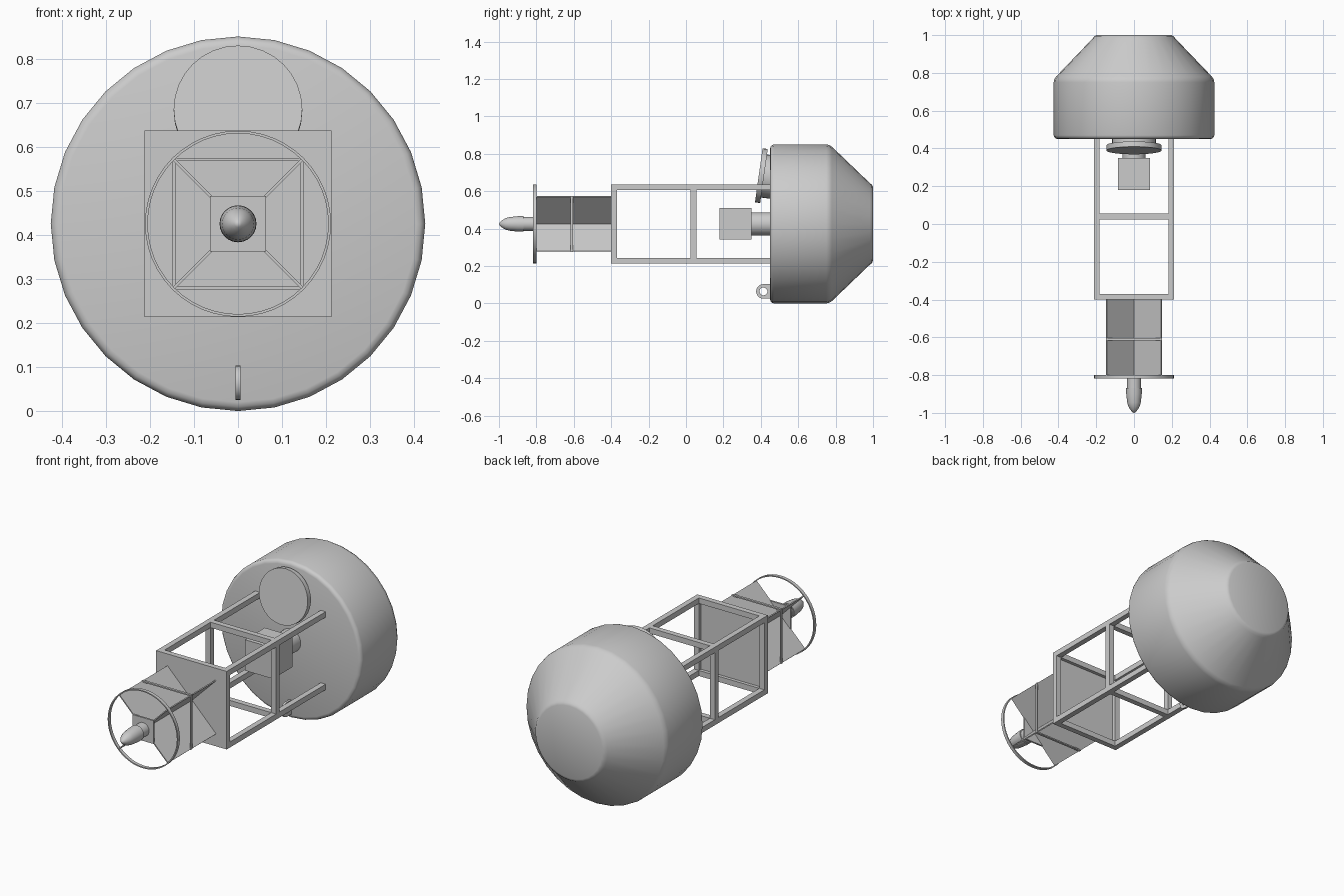
import bpy, bmesh, math
from mathutils import Matrix, Vector

cube = bpy.data.objects.get("Cube")
if cube:
    bpy.data.objects.remove(cube)

AXIS = 0.425  # height of the long axis

grey = bpy.data.materials.new("plain grey")
grey.use_nodes = True
grey.diffuse_color = (0.6, 0.6, 0.6, 1)
grey.node_tree.nodes["Principled BSDF"].inputs["Base Color"].default_value = (0.6, 0.6, 0.6, 1)


def finish(name, bm, smooth=False):
    bmesh.ops.recalc_face_normals(bm, faces=bm.faces)
    mesh = bpy.data.meshes.new(name)
    bm.to_mesh(mesh)
    bm.free()
    mesh.materials.append(grey)
    if smooth:
        mesh.shade_smooth()
        mesh.set_sharp_from_angle(angle=math.radians(35))
    obj = bpy.data.objects.new(name, mesh)
    bpy.context.collection.objects.link(obj)
    return obj


def add_box(bm, lo, hi, turn=0.0):
    """Box between two corners, given about the long axis and turned around it."""
    lo, hi = Vector(lo), Vector(hi)
    matrix = (Matrix.Translation((0, 0, AXIS)) @ Matrix.Rotation(turn, 4, 'Y')
              @ Matrix.Translation((lo + hi) / 2) @ Matrix.Diagonal((*(hi - lo), 1)))
    bmesh.ops.create_cube(bm, size=1, matrix=matrix)


def lathe(name, profile, sides=32, closed=False):
    """Revolve (radius, y) points around the y direction."""
    bm = bmesh.new()
    verts = [bm.verts.new((0, y, r)) for r, y in profile]
    pairs = list(zip(verts, verts[1:]))
    if closed:
        pairs.append((verts[-1], verts[0]))
    edges = [bm.edges.new(p) for p in pairs]
    bmesh.ops.spin(bm, geom=verts + edges, cent=(0, 0, 0), axis=(0, 1, 0),
                   angle=math.tau, steps=sides)
    bmesh.ops.remove_doubles(bm, verts=bm.verts, dist=0.0005)
    obj = finish(name, bm, smooth=True)
    obj.location.z = AXIS
    return obj


# Float body: drum with rounded rim, tapering to a flat end
lathe("float_body", [(0, 0.45), (0.405, 0.45), (0.415, 0.453), (0.422, 0.46), (0.425, 0.47),
                     (0.425, 0.75), (0.422, 0.765), (0.413, 0.78),
                     (0.218, 0.983), (0.21, 0.994), (0.196, 1.0), (0, 1.0)])

# Open square frame: four rails and two rings of cross bars
H, T = 0.212, 0.03
bm = bmesh.new()
for i in range(4):
    turn = i * math.pi / 2
    add_box(bm, (H - T, -0.4, H - T), (H, 0.455, H), turn)
    for y in (-0.4, 0.025):
        add_box(bm, (T - H, y, H - T), (H - T, y + T, H), turn)
finish("support_frame", bm)

# Plate closing the front of the frame
bm = bmesh.new()
add_box(bm, (T - H, -0.4, T - H), (H - T, -0.388, H - T))
finish("frame_end_plate", bm)

# Crossed reflector fins
bm = bmesh.new()
for turn in (math.pi / 4, -math.pi / 4):
    add_box(bm, (-0.207, -0.812, -0.003), (0.207, -0.4, 0.003), turn)
finish("reflector_fins", bm)

# Thin bars bracing the fin edges
bm = bmesh.new()
for i in range(4):
    add_box(bm, (-0.148, -0.617, 0.142), (0.148, -0.604, 0.149), i * math.pi / 2)
finish("fin_braces", bm)

# Guard ring and lamp on the tip
lathe("guard_ring", [(0.205, -0.818), (0.211, -0.818), (0.211, -0.8), (0.205, -0.8)],
      sides=48, closed=True)
bm = bmesh.new()
add_box(bm, (-0.063, -0.816, -0.063), (0.063, -0.806, 0.063))
finish("lamp_plate", bm)
lathe("lamp_base", [(0, -0.81), (0.037, -0.81), (0.037, -0.872), (0, -0.872)], sides=24)
lathe("lamp_lens", [(0, -0.868), (0.042, -0.868), (0.041, -0.9), (0.036, -0.945),
                    (0.03, -0.966), (0.019, -0.984), (0.008, -0.996), (0, -1.0)], sides=24)

# Equipment box on its short stem
bm = bmesh.new()
add_box(bm, (-0.084, 0.18, -0.084), (0.084, 0.35, 0.084))
finish("equipment_box", bm)
lathe("box_stem", [(0, 0.345), (0.062, 0.345), (0.062, 0.455), (0, 0.455)])

# Tilted hatch: wide lid on a narrower neck
hatch = (("hatch_lid", 0.146, -0.014, 0.014), ("hatch_neck", 0.116, 0.01, 0.065))
for name, r, front, back in hatch:
    obj = lathe(name, [(0, front), (r, front), (r, back), (0, back)])
    obj.location = (0, 0.403, 0.683)
    obj.rotation_euler.x = -math.radians(8)

# Mooring eye: rounded outside, square where it meets the float
bm = bmesh.new()
N, R = 24, 0.039
loops = []
for x, scale in ((-0.006, 1), (0.006, 1), (0.006, 0), (-0.006, 0)):
    loop = []
    for i in range(N):
        c, s = math.cos(math.tau * i / N), math.sin(math.tau * i / N)
        r = 0.021
        if scale:
            r = R / max(abs(c), abs(s)) if c > 0 else R
        loop.append(bm.verts.new((x, 0.414 + r * c, 0.064 + r * s)))
    loops.append(loop)
for a, b in zip(loops, loops[1:] + loops[:1]):
    for i in range(N):
        j = (i + 1) % N
        bm.faces.new((a[i], a[j], b[j], b[i]))
finish("mooring_eye", bm, smooth=True)
